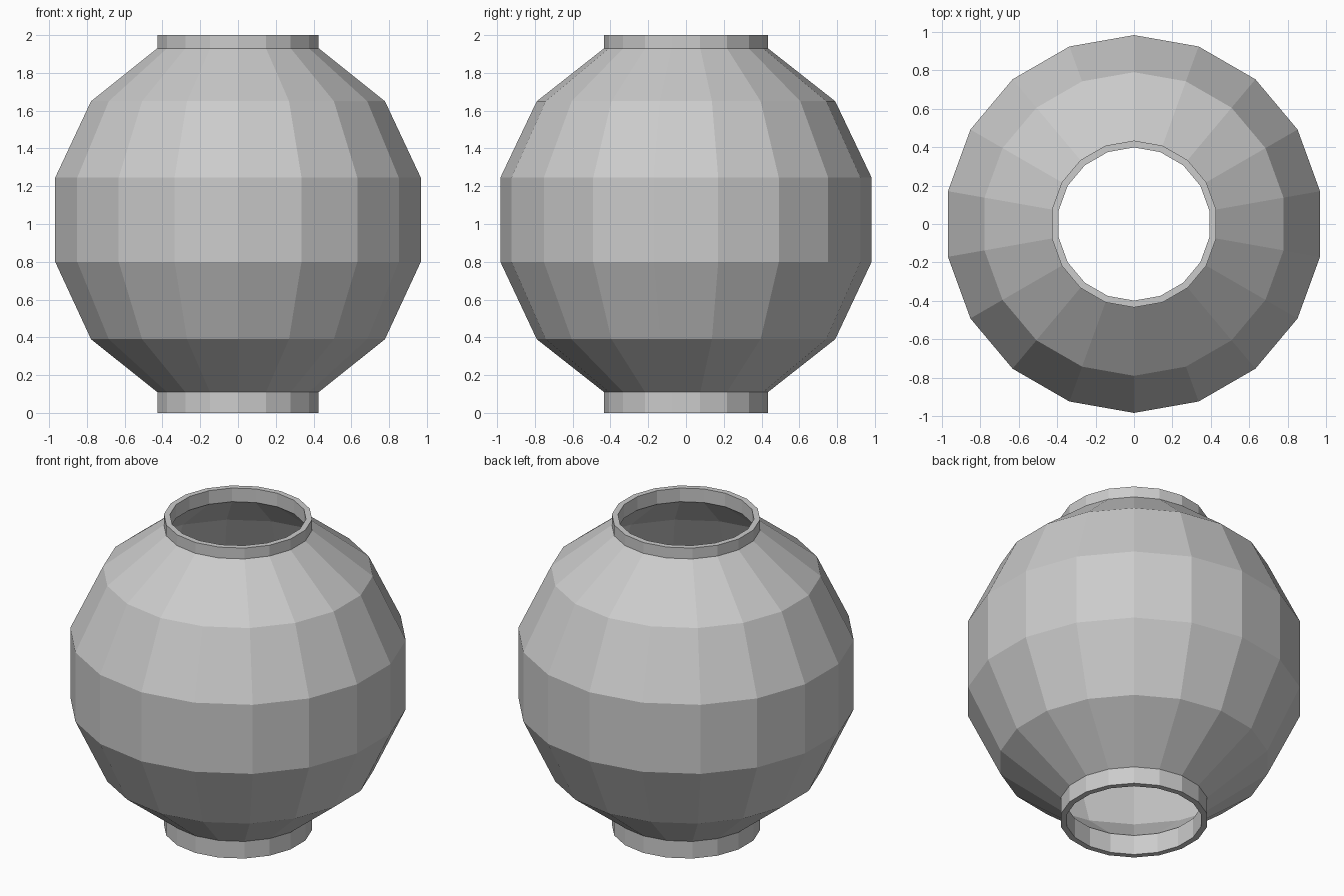
import bpy
import math

if "Cube" in bpy.data.objects:
    bpy.data.objects.remove(bpy.data.objects["Cube"])

SIDES = 18

# Outer profile as (radius, height): foot collar, faceted globe, mouth collar
profile = [(0.434, 0.0), (0.434, 0.11), (0.79, 0.39), (0.983, 0.80),
           (0.983, 1.245), (0.79, 1.65), (0.434, 1.93), (0.434, 2.0)]

# Revolve the profile, with a corner of the polygon pointing along y
verts = []
for r, z in profile:
    for i in range(SIDES):
        a = math.pi / 2 + 2 * math.pi * i / SIDES
        verts.append((r * math.cos(a), r * math.sin(a), z))

faces = []
for k in range(len(profile) - 1):
    for i in range(SIDES):
        j = (i + 1) % SIDES
        lo, hi = k * SIDES, (k + 1) * SIDES
        faces.append((lo + i, lo + j, hi + j, hi + i))

mesh = bpy.data.meshes.new("lantern_globe")
mesh.from_pydata(verts, [], faces)
mesh.update()
globe = bpy.data.objects.new("lantern_globe", mesh)
bpy.context.collection.objects.link(globe)

# Wall thickness, inward, with flat rims at both openings
wall = globe.modifiers.new("wall", 'SOLIDIFY')
wall.thickness = 0.035
wall.offset = -1
wall.use_even_offset = True
